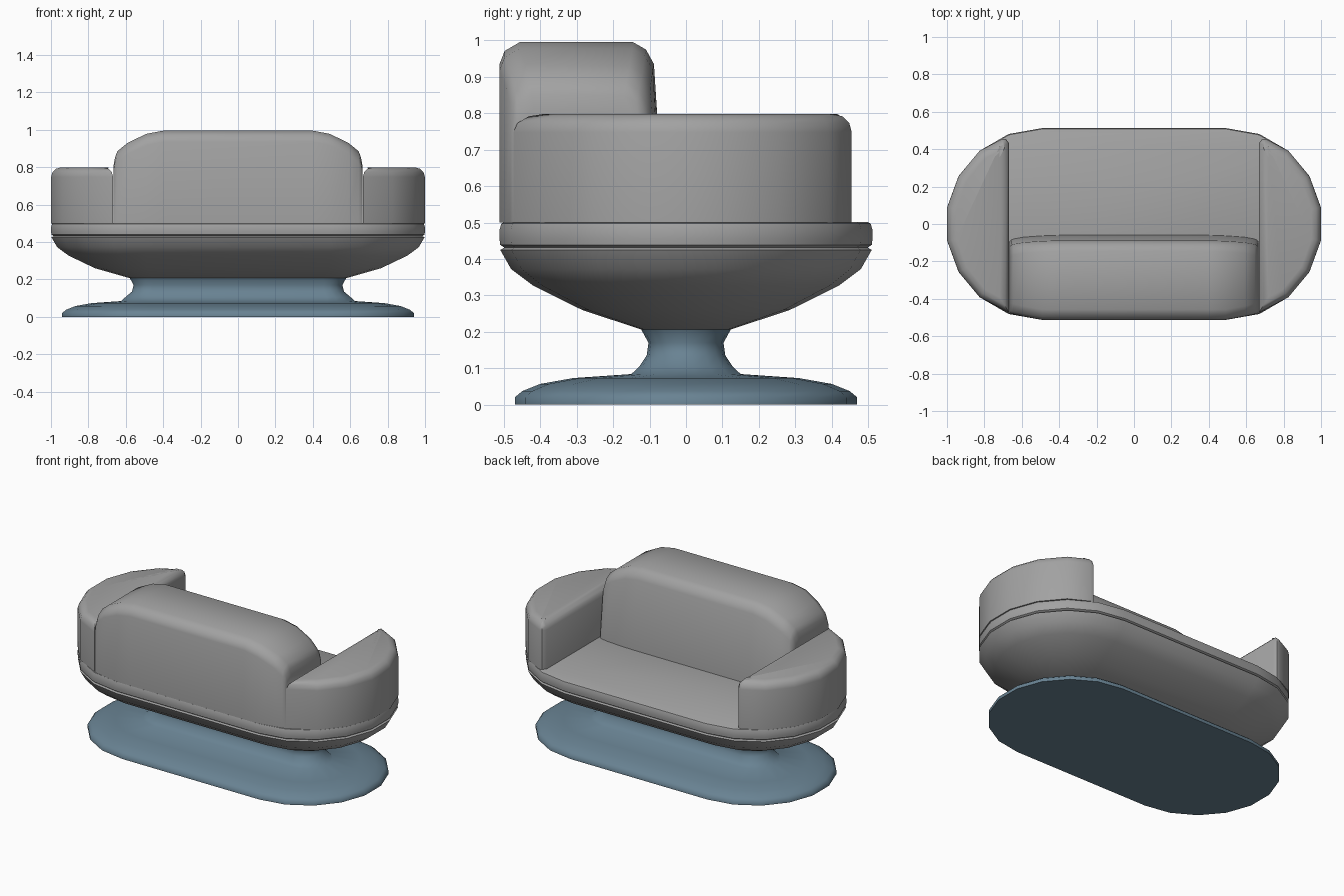
import bpy, bmesh, math

if "Cube" in bpy.data.objects:
    bpy.data.objects.remove(bpy.data.objects["Cube"])


def material(name, rgb):
    m = bpy.data.materials.new(name)
    m.diffuse_color = (*rgb, 1)
    m.use_nodes = True
    m.node_tree.nodes["Principled BSDF"].inputs["Base Color"].default_value = m.diffuse_color
    return m


GREY = material("grey upholstery", (0.36, 0.36, 0.36))
BLUE = material("blue grey base", (0.14, 0.225, 0.29))


def finish(name, bm, mat, angle=40):
    bmesh.ops.recalc_face_normals(bm, faces=bm.faces)
    me = bpy.data.meshes.new(name)
    bm.to_mesh(me)
    bm.free()
    ob = bpy.data.objects.new(name, me)
    bpy.context.collection.objects.link(ob)
    me.materials.append(mat)
    bpy.ops.object.select_all(action='DESELECT')
    ob.select_set(True)
    bpy.context.view_layer.objects.active = ob
    bpy.ops.object.shade_smooth_by_angle(angle=math.radians(angle))
    return ob


def loft(name, rings, mat, angle=40):
    bm = bmesh.new()
    loops = [[bm.verts.new(p) for p in r] for r in rings]
    for a, b in zip(loops, loops[1:]):
        n = len(a)
        for i in range(n):
            bm.faces.new((a[i], a[(i + 1) % n], b[(i + 1) % n], b[i]))
    bm.faces.new(loops[0])
    bm.faces.new(loops[-1])
    return finish(name, bm, mat, angle)


def stadium(c, r, z):
    # two half circles of nine sides each, centred at x = +c and -c
    pts = []
    for side in (0, 1):
        for i in range(10):
            t = math.radians(-90 + 20 * i + 180 * side)
            pts.append(((-c if side else c) + r * math.cos(t), r * math.sin(t), z))
    return pts


# pedestal: flared foot and narrow neck (centre, radius, height)
foot = [(.477, .47, 0), (.477, .47, .02), (.477, .45, .037), (.477, .40, .057),
        (.477, .31, .073), (.478, .15, .084), (.476, .128, .105), (.46, .108, .135),
        (.457, .103, .17), (.457, .125, .21)]
loft("pedestal_base", [stadium(*p) for p in foot], BLUE, 50)

# curved shell below the seat
shell = [(.457, .122, .206), (.485, .285, .26), (.492, .42, .327),
         (.494, .48, .372), (.495, .51, .425), (.495, .497, .432)]
loft("seat_shell", [stadium(*p) for p in shell], GREY)

# flat seat cushion with softened rim
seat = [(.495, .497, .43), (.495, .51, .439), (.495, .512, .455),
        (.495, .512, .48), (.495, .507, .497), (.495, .498, .502)]
loft("seat_cushion", [stadium(*p) for p in seat], GREY)

# backrest: rounded cross-sections along x (x, back y, front y, top z)
half = [(.40, -.512, -.06, .995), (.49, -.512, -.063, .978), (.59, -.494, -.07, .93),
        (.645, -.482, -.08, .885), (.658, -.478, -.086, .85), (.665, -.474, -.095, .81)]


def section(x, yb, yf, h):
    return [(x, yb, .5), (x, yb, h - .06), (x, yb + .014, h - .024), (x, yb + .055, h),
            (x, yf - .085, h), (x, yf - .05, h - .02), (x, yf - .028, h - .06), (x, yf, .5)]


sections = [section(-s[0], *s[1:]) for s in reversed(half)] + [section(*s) for s in half]
loft("backrest", sections, GREY, 50)

# armrests: segment of the seat outline with a rounded top rim
outline = [(.668, -.474), (.826, -.391), (.938, -.256), (.999, -.089), (.999, .089),
           (.938, .256), (.826, .391), (.705, .455), (.685, .455), (.668, .432)]
for side, name in ((1, "right_armrest"), (-1, "left_armrest")):
    bm = bmesh.new()
    lo = [bm.verts.new((side * x, y, .5)) for x, y in outline]
    hi = [bm.verts.new((side * x, y, .798)) for x, y in outline]
    n = len(lo)
    for i in range(n):
        bm.faces.new((lo[i], lo[(i + 1) % n], hi[(i + 1) % n], hi[i]))
    bm.faces.new(lo)
    top = bm.faces.new(hi)
    bmesh.ops.bevel(bm, geom=list(top.edges), offset=.05, segments=3,
                    profile=.5, affect='EDGES', clamp_overlap=False)
    bmesh.ops.remove_doubles(bm, verts=bm.verts, dist=.0005)
    finish(name, bm, GREY, 45)
